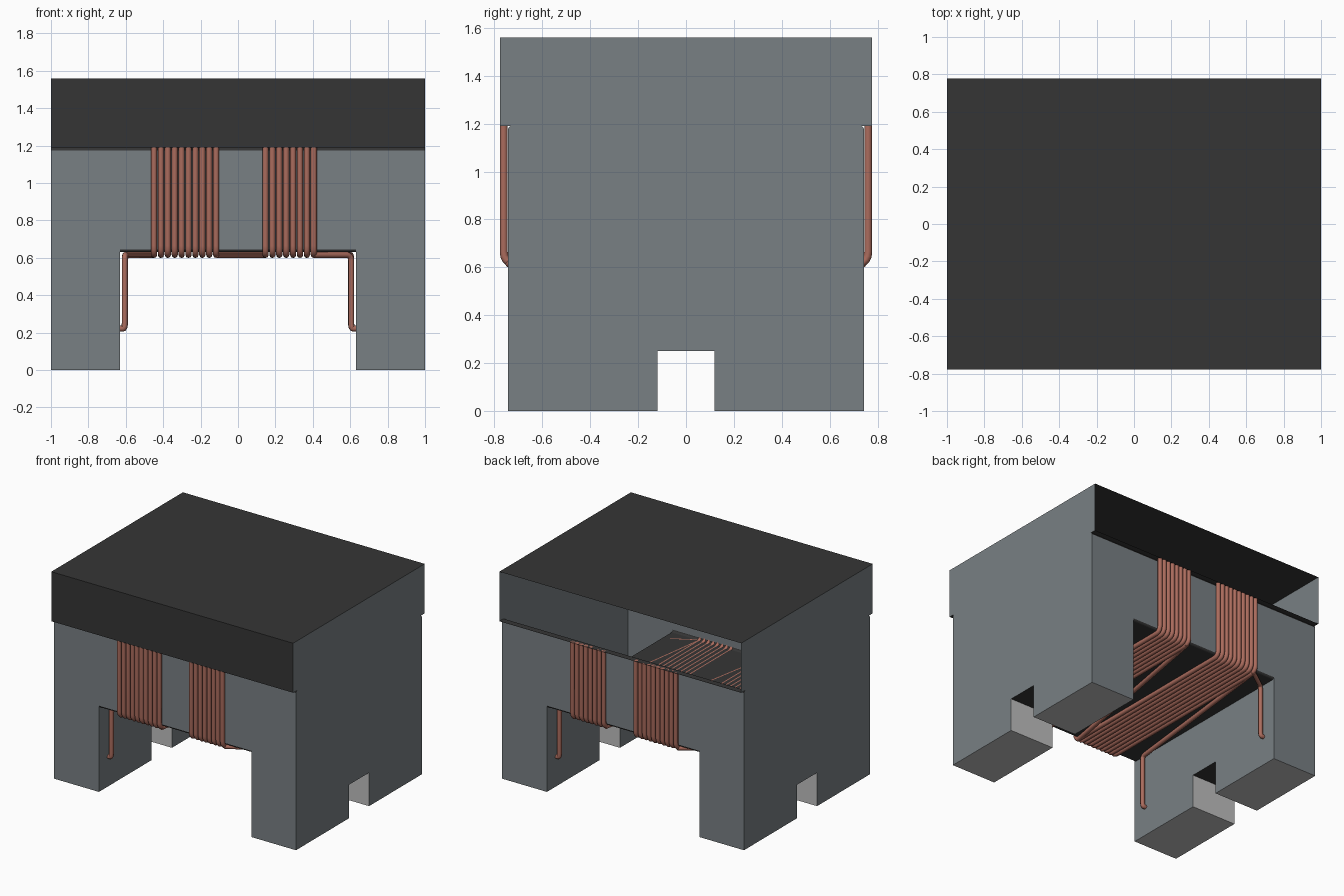
import bpy, bmesh, math
from mathutils import Vector

cube = bpy.data.objects.get("Cube")
if cube:
    bpy.data.objects.remove(cube, do_unlink=True)


def material(name, rgb):
    m = bpy.data.materials.new(name)
    m.use_nodes = True
    m.diffuse_color = (*rgb, 1)
    m.node_tree.nodes["Principled BSDF"].inputs["Base Color"].default_value = (*rgb, 1)
    return m


GREY = material("core grey", (0.19, 0.215, 0.23))
BLACK = material("matte black", (0.036, 0.036, 0.036))
PALE = material("terminal pale grey", (0.52, 0.52, 0.52))
COPPER = material("copper", (0.41, 0.15, 0.11))

# Main dimensions
W, D, CAP_D = 1.0, 0.743, 0.777        # half width, wall depth, cap depth
LEG, NOTCH, NOTCH_H = 0.63, 0.12, 0.25
BRIDGE, LIP, TOP, R = 0.63, 1.19, 1.56, 0.015


def sheets(name, mat, faces):
    """One object from flat sheets, each given as (points, outward direction)."""
    bm = bmesh.new()
    for pts, out in faces:
        f = bm.faces.new([bm.verts.new(p) for p in pts])
        f.normal_update()
        if f.normal.dot(Vector(out)) < 0:
            f.normal_flip()
    bmesh.ops.remove_doubles(bm, verts=bm.verts, dist=0.0001)
    me = bpy.data.meshes.new(name)
    bm.to_mesh(me)
    bm.free()
    me.materials.append(mat)
    ob = bpy.data.objects.new(name, me)
    bpy.context.collection.objects.link(ob)
    return ob


def strip(profile, x0, x1, out):
    """Sweep a (y, z) profile along x."""
    return [([(x0, *a), (x1, *a), (x1, *b), (x0, *b)], out)
            for a, b in zip(profile, profile[1:])]


def quarter(y, z, sy, sz):
    """Rounded edge running from the wall to the horizontal face."""
    return [(sy * (y - R + R * math.cos(t)), z - sz * R + sz * R * math.sin(t))
            for t in [i * math.pi / 8 for i in range(5)]]


# Front and back arched walls of the hollow core
arch = [(-W, 0), (-LEG, 0), (-LEG, BRIDGE + R), (LEG, BRIDGE + R),
        (LEG, 0), (W, 0), (W, LIP - R), (-W, LIP - R)]
sheets("arch_walls", GREY,
       [([(x, s * D, z) for x, z in arch], (0, s, 0)) for s in (-1, 1)])

# Outer side walls, running up into the wider cap
half = [(NOTCH, NOTCH_H), (NOTCH, 0), (D, 0)] + quarter(D, LIP, 1, 1) + [(CAP_D, LIP), (CAP_D, TOP)]
side = half + [(-y, z) for y, z in reversed(half)]
sheets("side_walls", GREY,
       [([(s * W, y, z) for y, z in side], (s, 0, 0)) for s in (-1, 1)])

# Inner leg walls
half = [(NOTCH, NOTCH_H), (NOTCH, 0), (D, 0), (D, BRIDGE + R)] + quarter(D, BRIDGE, 1, -1)[1:]
inner = half + [(-y, z) for y, z in reversed(half)]
sheets("inner_leg_walls", GREY,
       [([(s * LEG, y, z) for y, z in inner], (-s, 0, 0)) for s in (-1, 1)])

# Bridge underside with rounded edges
under = quarter(D, BRIDGE, -1, -1) + quarter(D, BRIDGE, 1, -1)[::-1]
sheets("bridge_underside", BLACK, strip(under, -LEG, LEG, (0, 0, -1)))

# Lips under the cap
lips = []
for s in (-1, 1):
    edge = quarter(D, LIP, s, 1)
    lips += strip(edge, -W, W, (0, s, 0.1))
    lips += strip([edge[-1], (s * CAP_D, LIP)], -W, W, (0, 0, -1))
sheets("cap_lips", BLACK, lips)

# Cap top and front; the back of the cap is open
sheets("cap", BLACK,
       strip([(-CAP_D, TOP), (CAP_D, TOP)], -W, W, (0, 0, 1)) +
       strip([(-CAP_D, LIP), (-CAP_D, TOP)], -W, W, (0, -1, 0)))

# Notches and feet of both legs
ceilings, pads = [], []
for x0, x1 in ((-W, -LEG), (LEG, W)):
    ceilings += strip([(-NOTCH, NOTCH_H), (NOTCH, NOTCH_H)], x0, x1, (0, 0, -1))
    for s in (-1, 1):
        pads += strip([(s * NOTCH, 0), (s * NOTCH, NOTCH_H)], x0, x1, (0, -s, 0))
        pads += strip([(s * NOTCH, 0), (s * D, 0)], x0, x1, (0, 0, -1))
sheets("notch_ceilings", BLACK, ceilings)
sheets("foot_pads", PALE, pads)


def rounded(points, radius):
    """Round the corners of an open path."""
    pts = [Vector(p) for p in points]
    path = [pts[0]]
    for a, b, c in zip(pts, pts[1:], pts[2:]):
        p = b + (a - b).normalized() * min(radius, (a - b).length * 0.45)
        q = b + (c - b).normalized() * min(radius, (c - b).length * 0.45)
        for i in range(6):
            t = i / 5
            path.append(p * (1 - t) ** 2 + b * 2 * t * (1 - t) + q * t * t)
    return path + [pts[-1]]


def wires(name, paths, radius):
    cu = bpy.data.curves.new(name, 'CURVE')
    cu.dimensions = '3D'
    cu.bevel_depth = 0.0165
    cu.bevel_resolution = 2
    cu.use_fill_caps = True
    for path in paths:
        pts = rounded(path, radius)
        sp = cu.splines.new('POLY')
        sp.points.add(len(pts) - 1)
        for pt, co in zip(sp.points, pts):
            pt.co = (*co, 1)
        sp.use_smooth = True
    cu.materials.append(COPPER)
    ob = bpy.data.objects.new(name, cu)
    bpy.context.collection.objects.link(ob)


# Two windings of U-shaped turns under the bridge
PITCH, WY, WZ = 0.0369, 0.761, 0.6155


def winding(name, start, count):
    wires(name, [[(start + i * PITCH, -WY, LIP), (start + i * PITCH, -WY, WZ),
                  (start + i * PITCH, WY, WZ), (start + i * PITCH, WY, LIP)]
                 for i in range(count)], 0.05)


winding("right_winding", -0.449, 10)
winding("left_winding", 0.147, 8)

# Wire crossing between the windings
wires("crossing_wire", [[(-0.117, -0.74, WZ), (0.147, 0.74, WZ)]], 0.02)

# Four leads running down the inner legs and hooking outwards
leads = []
for s, x in ((-1, 0.449), (1, 0.405)):
    for end in (-1, 1):
        y = 0.63 * end
        leads.append([(s * x, -s * 0.74, WZ), (s * 0.605, y, WZ),
                      (s * 0.605, y, 0.222), (s * LEG, y, 0.222)])
wires("lead_wires", leads, 0.03)
